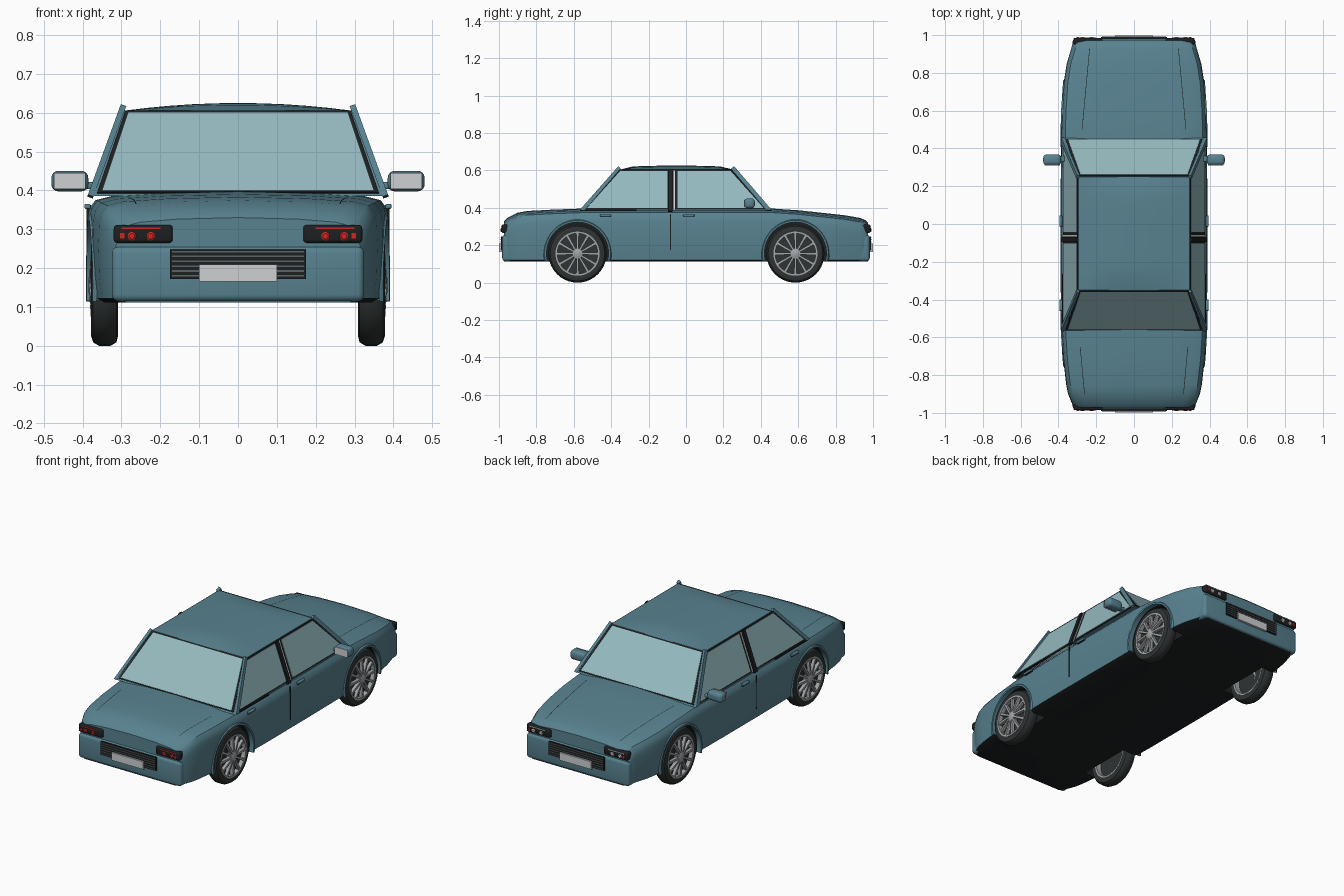
import bpy, bmesh, math
from mathutils import Vector

if "Cube" in bpy.data.objects:
    bpy.data.objects.remove(bpy.data.objects["Cube"])


def material(name, rgb):
    m = bpy.data.materials.new(name)
    m.diffuse_color = (*rgb, 1)
    m.use_nodes = True
    m.node_tree.nodes["Principled BSDF"].inputs["Base Color"].default_value = m.diffuse_color
    return m


PAINT = material("teal paint", (0.098, 0.225, 0.28))
GLASS = material("window glass", (0.30, 0.49, 0.52))
BLACK = material("black trim", (0.012, 0.014, 0.015))
RUBBER = material("tyre rubber", (0.028, 0.033, 0.033))
METAL = material("wheel metal", (0.36, 0.38, 0.39))
PALE = material("pale plate", (0.62, 0.63, 0.65))
RED = material("red lens", (0.65, 0.02, 0.015))
SLAT = material("grille grey", (0.11, 0.13, 0.135))


def finish(name, bm, mats, angle=35):
    bmesh.ops.recalc_face_normals(bm, faces=bm.faces)
    me = bpy.data.meshes.new(name)
    bm.to_mesh(me)
    bm.free()
    for m in mats:
        me.materials.append(m)
    ob = bpy.data.objects.new(name, me)
    bpy.context.collection.objects.link(ob)
    smooth(ob, angle)
    return ob


def smooth(ob, angle=35):
    bpy.ops.object.select_all(action='DESELECT')
    ob.select_set(True)
    bpy.context.view_layer.objects.active = ob
    bpy.ops.object.shade_smooth_by_angle(angle=math.radians(angle))


def box(name, c, size, mat, bevel=0.0, segs=3):
    bm = bmesh.new()
    bmesh.ops.create_cube(bm, size=1)
    for v in bm.verts:
        v.co = Vector(c) + Vector([a * b for a, b in zip(v.co, size)])
    if bevel:
        bmesh.ops.bevel(bm, geom=bm.edges[:], offset=bevel, segments=segs, profile=0.5, affect='EDGES')
    return finish(name, bm, [mat])


def plate(name, pts, mat, thick, outward):
    """Flat polygon thickened towards the outward direction."""
    pts = [Vector(p) for p in pts]
    n = (pts[1] - pts[0]).cross(pts[2] - pts[0]).normalized()
    if n.dot(Vector(outward)) < 0:
        n = -n
    bm = bmesh.new()
    lo = [bm.verts.new(p - n * 0.003) for p in pts]
    hi = [bm.verts.new(p + n * thick) for p in pts]
    bm.faces.new(lo)
    bm.faces.new(hi)
    for i in range(len(pts)):
        j = (i + 1) % len(pts)
        bm.faces.new((lo[i], lo[j], hi[j], hi[i]))
    return finish(name, bm, [mat])


def lathe(name, profile, c, mat, axis=0, flip=1, segs=40, closed=False):
    """Revolve (along, radius) points round the x (0) or y (1) axis."""
    bm = bmesh.new()
    rings = []
    for a, r in profile:
        ring = []
        for k in range(segs):
            t = 2 * math.pi * k / segs
            u, w = r * math.cos(t), r * math.sin(t)
            off = (a * flip, u, w) if axis == 0 else (u, a * flip, w)
            ring.append(bm.verts.new(Vector(c) + Vector(off)))
        rings.append(ring)
    pairs = list(zip(rings, rings[1:])) + ([(rings[-1], rings[0])] if closed else [])
    for p, q in pairs:
        for k in range(segs):
            j = (k + 1) % segs
            bm.faces.new((p[k], p[j], q[j], q[k]))
    if not closed:
        bm.faces.new(rings[0])
        bm.faces.new(rings[-1])
    return finish(name, bm, [mat])


# Lower body: sections of (y, half width, shoulder height)
STATIONS = [(-.972, .312, .318), (-.955, .325, .335), (-.90, .347, .362), (-.85, .357, .371), (-.72, .372, .378),
            (-.56, .382, .384), (-.3, .387, .385), (.1, .387, .385), (.45, .384, .385), (.6, .38, .375),
            (.75, .37, .359), (.85, .354, .348), (.93, .33, .334), (.96, .322, .322), (.972, .312, .31)]


def section(y):
    for (a, wa, za), (b, wb, zb) in zip(STATIONS, STATIONS[1:]):
        if a <= y <= b:
            t = (y - a) / (b - a)
            return wa + (wb - wa) * t, za + (zb - za) * t


def half_profile(w, z):
    return [(w - .025, .112), (w - .006, .122), (w, .18), (w + .002, .26), (w, z - .055), (w - .005, z - .03),
            (w - .02, z - .01), (w - .06, z), (w * .5, z + .008)]


bm = bmesh.new()
loops = []
for y, w, z in STATIONS:
    h = half_profile(w, z)
    pts = h + [(0, z + .012)] + [(-x, zz) for x, zz in reversed(h)]
    loops.append([bm.verts.new((x, y, zz)) for x, zz in pts])
for p, q in zip(loops, loops[1:]):
    for k in range(len(p)):
        j = (k + 1) % len(p)
        bm.faces.new((p[k], p[j], q[j], q[k]))
bm.faces.new(loops[0])
bm.faces.new(loops[-1])
bmesh.ops.recalc_face_normals(bm, faces=bm.faces)
for f in bm.faces:
    f.material_index = 1 if f.normal.z < -.8 else 0
body = finish("lower_body", bm, [PAINT, BLACK])

# Wheel wells cut from the body, lined in black
WHEELS = [(s, y) for s in (-1, 1) for y in (-.58, .585)]
for s, y in WHEELS:
    cut = lathe("well_cutter", [(-.12, .168), (.12, .168)], (s * .395, y, .157), PAINT, segs=48)
    cut.data.materials.append(BLACK)
    for f in cut.data.polygons:
        f.material_index = 1
    mod = body.modifiers.new("well", 'BOOLEAN')
    mod.operation, mod.solver, mod.object = 'DIFFERENCE', 'EXACT', cut
    bpy.context.view_layer.objects.active = body
    bpy.ops.object.modifier_apply(modifier=mod.name)
    bpy.data.objects.remove(cut)
smooth(body)

# Wheels
for s, y in WHEELS:
    c = (s * .343, y, .155)
    lathe("tyre", [(-.03, .115), (-.034, .13), (-.03, .146), (-.015, .155), (.015, .155), (.03, .146), (.035, .13),
                   (.033, .115)], c, RUBBER, flip=s, closed=True)
    lathe("rim_barrel", [(-.032, .118), (.036, .118), (.036, .108), (-.032, .108)], c, METAL, flip=s, closed=True)
    lathe("brake_backing", [(.0, .112), (.012, .112)], c, RUBBER, flip=s)
    lathe("hub", [(.0, .03), (.036, .028), (.042, .018)], c, METAL, flip=s, segs=20)
    bm = bmesh.new()
    for k in range(12):
        t = 2 * math.pi * k / 12
        d, e = Vector((0, math.cos(t), math.sin(t))), Vector((0, -math.sin(t), math.cos(t)))
        vs = []
        for r, hw, top in ((.02, .005, .04), (.112, .007, .034)):
            for x, side in ((.018, -1), (.018, 1), (top, 1), (top, -1)):
                vs.append(bm.verts.new(Vector(c) + d * r + e * hw * side + Vector((x * s, 0, 0))))
        for i in range(4):
            j = (i + 1) % 4
            bm.faces.new((vs[i], vs[j], vs[4 + j], vs[4 + i]))
        bm.faces.new(vs[:4])
        bm.faces.new(vs[4:])
    finish("spokes", bm, [METAL])
    # Arch lip following the body side
    bm = bmesh.new()
    prev = None
    for k in range(25):
        t = math.radians(-14 + 208 * k / 24)
        row = []
        for r, out in ((.166, -.02), (.166, .005), (.176, .006), (.182, -.004)):
            yy, zz = y + r * math.cos(t), .157 + r * math.sin(t)
            row.append(bm.verts.new((s * (section(yy)[0] + out), yy, zz)))
        if prev:
            for i in range(3):
                bm.faces.new((prev[i], prev[i + 1], row[i + 1], row[i]))
        prev = row
    finish("arch_lip", bm, [PAINT])

# Cabin: domed roof over sloping sides
BX, TX, BZ, TZ = .375, .295, .385, .605
YB, YT = (-.565, .455), (-.35, .25)
bm = bmesh.new()
N = 10
grid = []
for j in range(N + 1):
    v = -1 + 2 * j / N
    grid.append([bm.verts.new((TX * u, YT[0] + (YT[1] - YT[0]) * (v + 1) / 2,
                               TZ + .02 * (1 - u * u) * (1 - v ** 6)))
                 for u in (-1 + 2 * i / N for i in range(N + 1))])
for j in range(N):
    for i in range(N):
        bm.faces.new((grid[j][i], grid[j][i + 1], grid[j + 1][i + 1], grid[j + 1][i]))
base = [bm.verts.new((x, y, BZ)) for x, y in ((-BX, YB[0]), (BX, YB[0]), (BX, YB[1]), (-BX, YB[1]))]
cols = [[r[i] for r in grid] for i in (0, N)]
for i, edge in enumerate((grid[0], cols[1], grid[N][::-1], cols[0][::-1])):
    bm.faces.new([base[(i + 1) % 4], base[i]] + edge)
finish("cabin", bm, [PAINT], 30)


def side(s, pts):
    return [(s * (BX - (z - BZ) / (TZ - BZ) * (BX - TX)), y, z) for y, z in pts]


def slope(e, x0, z0, x1, z1):
    k = 0 if e < 0 else 1
    f = lambda z: YB[k] + (YT[k] - YB[k]) * (z - BZ) / (TZ - BZ)
    return [(-x0, f(z0), z0), (x0, f(z0), z0), (x1, f(z1), z1), (-x1, f(z1), z1)]


# Front and rear screens
for e, label in ((-1, "rear"), (1, "front")):
    plate(label + "_screen_seal", slope(e, .363, .392, .290, .604), BLACK, .003, (0, e, 0.5))
    plate(label + "_screen", slope(e, .350, .396, .283, .598), GLASS, .006, (0, e, 0.5))

# Side windows, pillars, door lines, handles, mirrors
for s in (-1, 1):
    out = (s, 0, 0)
    plate("window_seal", side(s, [(-.55, .39), (.44, .39), (.248, .604), (-.35, .604)]), BLACK, .003, out)
    plate("rear_side_glass", side(s, [(-.53, .398), (-.10, .398), (-.10, .595), (-.352, .595)]), GLASS, .006, out)
    plate("front_side_glass", side(s, [(-.045, .398), (.415, .398), (.238, .595), (-.045, .595)]), GLASS, .006, out)
    plate("centre_pillar", side(s, [(-.096, .38), (-.072, .38), (-.072, .6), (-.096, .6)]), BLACK, .012, out)
    plate("pillar_strip", side(s, [(-.066, .39), (-.058, .39), (-.058, .597), (-.066, .597)]), PALE, .005, out)
    plate("front_pillar", side(s, [(.458, .385), (.428, .385), (.24, .606), (.258, .618)]), PAINT, .012, out)
    plate("rear_pillar", side(s, [(-.568, .385), (-.54, .385), (-.35, .606), (-.362, .618)]), PAINT, .012, out)
    box("belt_strip", (s * .378, -.41, .387), (.008, .29, .006), BLACK)
    box("door_gap", (s * .387, -.083, .27), (.006, .004, .19), BLACK)
    for y in (-.43, .015):
        box("door_handle", (s * .387, y, .359), (.016, .06, .013), PAINT, .004)
        box("handle_shadow", (s * .386, y, .352), (.008, .06, .004), BLACK)
    box("mirror_arm", (s * .385, .345, .412), (.04, .03, .018), PAINT, .005)
    box("mirror_shell", (s * .433, .34, .424), (.095, .056, .053), PAINT, .018, 4)
    box("mirror_glass", (s * .433, .3115, .424), (.082, .005, .042), PALE)
    # Shut lines on the lid panels
    for name, ya, yb, xa, xb in (("bonnet_gap", .5, .93, .275, .235), ("boot_gap", -.65, -.9, .285, .262)):
        pts = []
        for k in range(9):
            y = ya + (yb - ya) * k / 8
            w, z = section(y)
            x = xa + (xb - xa) * k / 8
            pts.append((x, y, z + .008 * (w - .06 - x) / (w * .5 - .06)))
        bm = bmesh.new()
        rows = [[bm.verts.new((s * (x + d), y, z + .0015)) for d in (-.0015, .0015)] for x, y, z in pts]
        for p, q in zip(rows, rows[1:]):
            bm.faces.new((p[0], p[1], q[1], q[0]))
        finish(name, bm, [BLACK])

# Bumpers, lamps, grilles and number plates at both ends
for e in (-1, 1):
    label = "rear" if e < 0 else "front"
    box(label + "_bumper", (0, e * .935, .185), (.65, .095, .142), PAINT, .018, 4)
    box(label + "_grille", (0, e * .982, .21), (.35, .014, .076), BLACK)
    for k in range(6):
        box("grille_slat", (0, e * .989, .18 + .0125 * k), (.34, .005, .004), SLAT)
    box(label + "_number_plate", (0, e * .992, .187), (.2, .014, .044), PALE)
    lens = RED if e < 0 else PALE
    for s in (-1, 1):
        box(label + "_lamp_housing", (s * .244, e * .967, .288), (.152, .038, .046), BLACK, .009)
        for x in (.225, .273):
            lathe(label + "_lamp", [(0, .011), (.006, .011), (.009, .007)], (s * x, e * .982, .282), lens,
                  axis=1, flip=e, segs=20)
        box("lamp_strip", (s * .25, e * .986, .302), (.1, .004, .004), lens)
        box("corner_lamp", (s * .298, e * .986, .283), (.012, .006, .014), RED)
